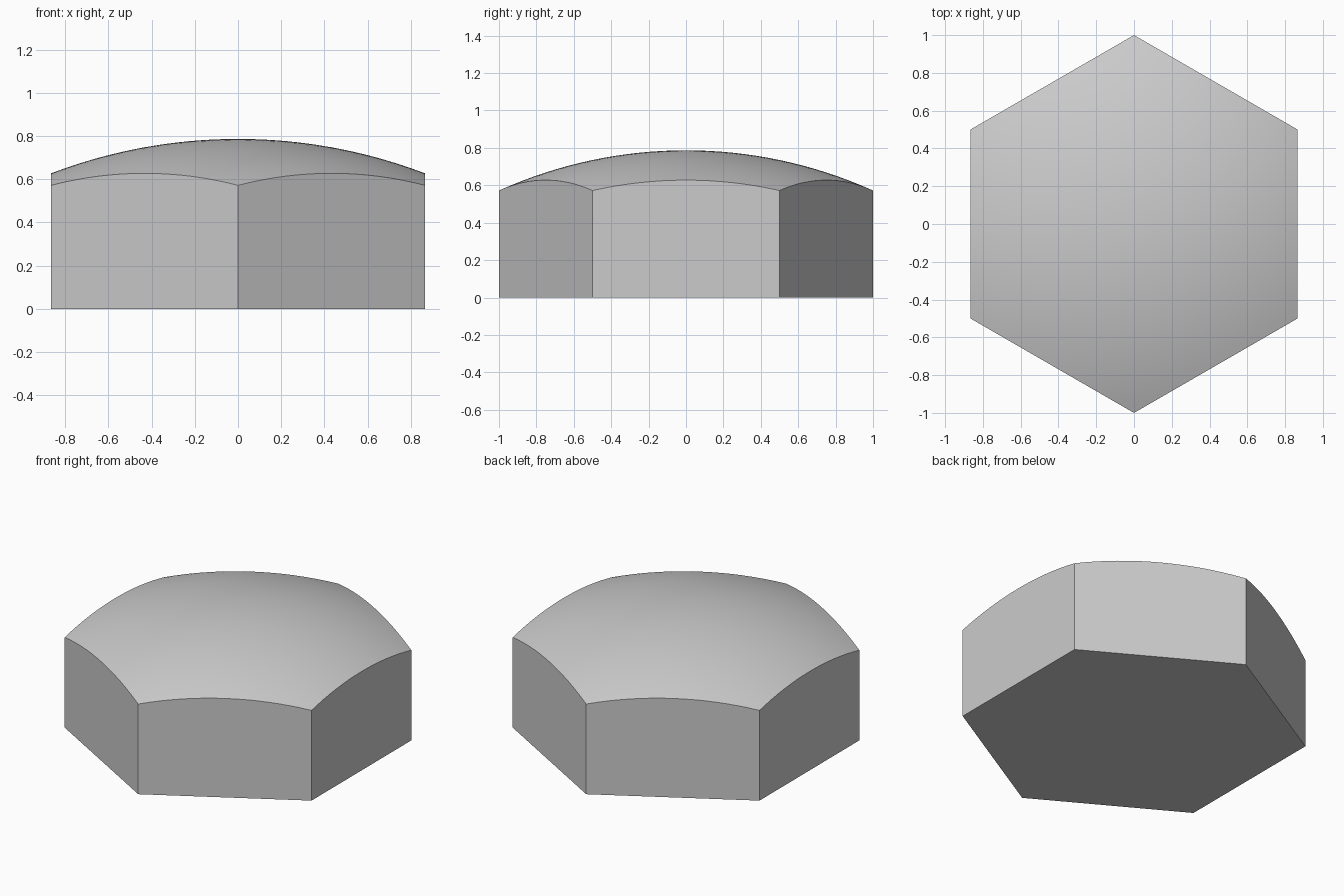
import bpy
import bmesh
from math import sin, cos, pi, sqrt

SIDES = 6
APEX = 0.787         # height of the crown
CORNER = 0.572       # wall height at the corners
CUTS = 15            # dome subdivisions per edge

cube = bpy.data.objects.get("Cube")
if cube:
    bpy.data.objects.remove(cube, do_unlink=True)

# Sphere through the apex and all corners (corner radius 1)
sag = APEX - CORNER
dome_radius = (1 + sag ** 2) / (2 * sag)

bm = bmesh.new()

# Hexagon fan with corners on the y axis, refined into a triangular grid
centre = bm.verts.new((0, 0, 0))
ring = [bm.verts.new((sin(i * 2 * pi / SIDES), cos(i * 2 * pi / SIDES), 0))
        for i in range(SIDES)]
for i in range(SIDES):
    bm.faces.new((centre, ring[(i + 1) % SIDES], ring[i]))
bmesh.ops.subdivide_edges(bm, edges=bm.edges[:], cuts=CUTS, use_grid_fill=True)

# Domed top
for v in bm.verts:
    r2 = v.co.x ** 2 + v.co.y ** 2
    v.co.z = APEX - dome_radius + sqrt(dome_radius ** 2 - r2)
for f in bm.faces:
    f.smooth = True

# Flat side walls down to the ground
rim = [e for e in bm.edges if e.is_boundary]
walls = bmesh.ops.extrude_edge_only(bm, edges=rim)["geom"]
for v in walls:
    if isinstance(v, bmesh.types.BMVert):
        v.co.z = 0
for f in walls:
    if isinstance(f, bmesh.types.BMFace):
        f.smooth = False
for e in rim:
    e.smooth = False

# Flat base
base_edges = [e for e in bm.edges if e.is_boundary]
for f in bmesh.ops.edgeloop_fill(bm, edges=base_edges)["faces"]:
    f.smooth = False
bmesh.ops.recalc_face_normals(bm, faces=bm.faces[:])

mesh = bpy.data.meshes.new("domed_hexagonal_block")
bm.to_mesh(mesh)
bm.free()

# Plain grey
grey = bpy.data.materials.new("light_grey")
grey.use_nodes = True
colour = (0.6, 0.6, 0.6, 1)
grey.diffuse_color = colour
grey.node_tree.nodes["Principled BSDF"].inputs["Base Color"].default_value = colour
mesh.materials.append(grey)

block = bpy.data.objects.new("domed_hexagonal_block", mesh)
bpy.context.collection.objects.link(block)
